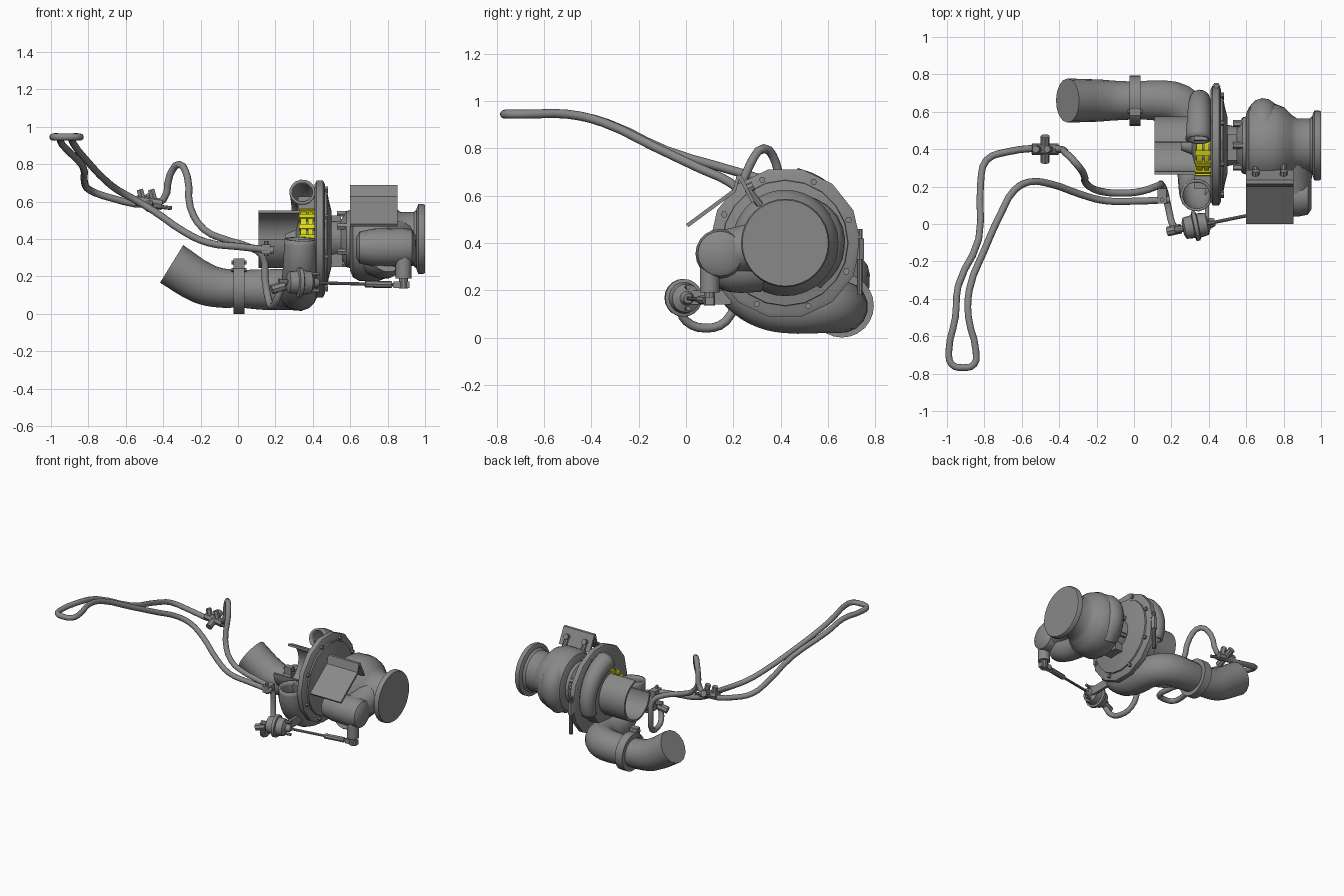
import bpy, bmesh
from math import pi, sin, cos, radians
from mathutils import Vector

cube = bpy.data.objects.get("Cube")
if cube:
    bpy.data.objects.remove(cube, do_unlink=True)


def material(name, rgb):
    m = bpy.data.materials.new(name)
    m.use_nodes = True
    m.diffuse_color = (*rgb, 1)
    m.node_tree.nodes["Principled BSDF"].inputs["Base Color"].default_value = (*rgb, 1)
    return m


GREY = material("cast_grey", (0.25, 0.25, 0.25))
YELLOW = material("bright_yellow", (0.7, 0.7, 0.01))
CY, CZ = 0.42, 0.40          # shaft axis
AXIS = (0, CY, CZ)


def add(name, mesh, mat=GREY, angle=35):
    ob = bpy.data.objects.new(name, mesh)
    bpy.context.collection.objects.link(ob)
    mesh.materials.clear()
    mesh.materials.append(mat)
    bpy.ops.object.select_all(action="DESELECT")
    ob.select_set(True)
    bpy.context.view_layer.objects.active = ob
    bpy.ops.object.shade_smooth_by_angle(angle=radians(angle))
    return ob


def finish(name, bm, mat=GREY):
    bmesh.ops.recalc_face_normals(bm, faces=bm.faces)
    mesh = bpy.data.meshes.new(name)
    bm.to_mesh(mesh)
    bm.free()
    return add(name, mesh, mat)


def lathe(name, profile, origin=AXIS, direction=(1, 0, 0), sides=32):
    """Revolve (distance, radius) pairs around an axis, with capped ends."""
    rot = Vector(direction).to_track_quat("Z", "Y")
    bm = bmesh.new()
    rings = []
    for d, r in profile:
        rings.append([bm.verts.new(Vector(origin) + rot @ Vector(
            (r * cos(2 * pi * i / sides), r * sin(2 * pi * i / sides), d))) for i in range(sides)])
    bm.faces.new(rings[0])
    bm.faces.new(rings[-1])
    for a, b in zip(rings, rings[1:]):
        for i in range(sides):
            j = (i + 1) % sides
            bm.faces.new((a[i], a[j], b[j], b[i]))
    return finish(name, bm)


def rod(name, a, b, r, sides=10):
    a, b = Vector(a), Vector(b)
    return lathe(name, [(0, r), ((b - a).length, r)], a, b - a, sides)


def box(name, centre, size):
    bm = bmesh.new()
    bmesh.ops.create_cube(bm, size=1)
    for v in bm.verts:
        v.co = Vector(centre) + Vector([c * s for c, s in zip(v.co, size)])
    return finish(name, bm)


def tube(name, points, radius=None, res=4, bevel=3, wall=0):
    """Sweep a round section along (x, y, z) or (x, y, z, radius); a wall makes it an open shell."""
    cu = bpy.data.curves.new(name, "CURVE")
    cu.dimensions = "3D"
    cu.bevel_depth, cu.bevel_resolution, cu.resolution_u = 1, bevel, res
    cu.use_fill_caps = not wall
    sp = cu.splines.new("BEZIER")
    sp.bezier_points.add(len(points) - 1)
    for bp, p in zip(sp.bezier_points, points):
        bp.co = p[:3]
        bp.radius = radius or p[3]
        bp.handle_left_type = bp.handle_right_type = "AUTO"
    tmp = bpy.data.objects.new(name, cu)
    bpy.context.collection.objects.link(tmp)
    bpy.context.view_layer.update()
    mesh = bpy.data.meshes.new_from_object(tmp.evaluated_get(bpy.context.evaluated_depsgraph_get()))
    bpy.data.objects.remove(tmp, do_unlink=True)
    ob = add(name, mesh, angle=45)
    if wall:
        shell = ob.modifiers.new("Wall", "SOLIDIFY")
        shell.thickness, shell.offset = wall, -1
    return ob


def arc_strip(name, x0, x1, r0, r1, a0, a1, mat=GREY, steps=10):
    """Curved plate around the shaft axis between two angles."""
    bm = bmesh.new()
    rows = []
    for k in range(steps + 1):
        a = a0 + (a1 - a0) * k / steps
        rows.append([bm.verts.new(polar(x, r, a)) for x, r in ((x0, r0), (x1, r0), (x1, r1), (x0, r1))])
    for p, q in zip(rows, rows[1:]):
        for i in range(4):
            bm.faces.new((p[i], p[(i + 1) % 4], q[(i + 1) % 4], q[i]))
    bm.faces.new(rows[0])
    bm.faces.new(rows[-1])
    return finish(name, bm, mat)


def polar(x, r, deg):
    return (x, CY + r * cos(radians(deg)), CZ + r * sin(radians(deg)))


# Compressor cover with its front upper quarter cut away
CUT0, CUT1 = 83, 180
arc_strip("inlet_collar", 0.11, 0.335, 0.14, 0.155, CUT1 - 360, CUT0, steps=28)
arc_strip("diffuser_ring", 0.32, 0.41, 0.145, 0.23, CUT1 - 360, CUT0, steps=28)
lathe("compressor_hub", [(0.25, 0.025), (0.31, 0.05), (0.335, 0.135), (0.41, 0.138)])


def scroll_point(a):
    t = (a + 20) / 290
    return (*polar(0.355 - 0.03 * t, 0.24 + 0.04 * t, a), 0.052 + 0.05 * t)


tube("scroll_upper", [scroll_point(-20 + (CUT0 + 20) * k / 5) for k in range(6)], bevel=6, res=3, wall=0.014)
outlet = [(0.31, 0.56, 0.125, 0.108), (0.24, 0.64, 0.13, 0.112), (0.13, 0.66, 0.13, 0.11), (0, 0.66, 0.135, 0.102)]
tube("scroll_lower", [scroll_point(CUT1 + 18 * k) for k in range(6)] + outlet, bevel=6, res=3, wall=0.014)

# Outlet elbow and its band clamp
tube("outlet_elbow", [(0.02, 0.66, 0.135, 0.10), (-0.1, 0.66, 0.14, 0.106), (-0.19, 0.66, 0.165, 0.113),
                      (-0.355, 0.66, 0.267, 0.118)], bevel=6)
lathe("outlet_band", [(-0.025, 0.135), (0.035, 0.135)], (0, 0.66, 0.135), sides=24)
for z in (0.235, 0.275):
    rod("band_bolt", (-0.035, 0.60, z), (0.045, 0.60, z), 0.012)
box("band_lug", (0.005, 0.60, 0.255), (0.06, 0.04, 0.08))

# Yellow wheel rim exposed in the cutaway
for x0, x1 in ((0.335, 0.365), (0.375, 0.40)):
    arc_strip("yellow_band", x0, x1, 0.13, 0.155, CUT0 - 6, CUT1, YELLOW)
for a in (82, 105, 130, 155, 176):
    arc_strip("yellow_lug", 0.325, 0.408, 0.13, 0.163, a - 5, a + 5, YELLOW, 2)

# Backplate with rim bolts
lathe("backplate", [(0.41, 0.30), (0.42, 0.32), (0.455, 0.32), (0.465, 0.30)], sides=14)
lathe("backplate_step", [(0.45, 0.27), (0.475, 0.265), (0.485, 0.21), (0.50, 0.15)], sides=20)
for k in range(8):
    rod("rim_bolt", polar(0.41, 0.285, 45 * k + 20), polar(0.48, 0.285, 45 * k + 20), 0.014, 6)
rod("speed_probe", (0.44, 0.735, 0.18), (0.44, 0.735, 0.46), 0.013)
rod("probe_cap", (0.44, 0.735, 0.33), (0.44, 0.735, 0.42), 0.022, 6)

# Bearing housing with oil flange and studs
lathe("bearing_housing", [(0.47, 0.15), (0.50, 0.11), (0.55, 0.10), (0.58, 0.15), (0.62, 0.16)])
box("oil_flange", (0.515, 0.41, 0.51), (0.07, 0.14, 0.03))
box("oil_drain", (0.52, 0.41, 0.29), (0.08, 0.12, 0.08))
for k in range(6):
    rod("housing_stud", polar(0.53, 0.135, 60 * k + 30), polar(0.61, 0.135, 60 * k + 30), 0.018, 6)

# Turbine housing and flared exhaust flange
lathe("turbine_housing", [(0.60, 0.17), (0.615, 0.205), (0.65, 0.225), (0.75, 0.225), (0.80, 0.205),
                          (0.84, 0.165), (0.87, 0.145), (0.94, 0.145), (0.963, 0.165)])
lathe("exhaust_flange", [(0.955, 0.165), (0.965, 0.187), (0.99, 0.187), (1.0, 0.182)])
tube("turbine_bulge", [(0.68, 0.52, 0.24, 0.06), (0.69, 0.585, 0.35, 0.08), (0.69, 0.575, 0.47, 0.08),
                       (0.69, 0.46, 0.54, 0.08)], bevel=5)
lathe("wastegate_housing", [(0.63, 0.05), (0.65, 0.085), (0.72, 0.10), (0.88, 0.105), (0.93, 0.095), (0.95, 0.065)],
      (0, 0.145, 0.355), sides=20)
tube("wastegate_neck", [(0.76, 0.30, 0.30, 0.11), (0.79, 0.20, 0.29, 0.10), (0.80, 0.14, 0.31, 0.09)], bevel=5)
tube("wastegate_bridge", [(0.85, 0.15, 0.36, 0.095), (0.85, 0.24, 0.375, 0.10), (0.85, 0.34, 0.39, 0.115)], bevel=5)
rod("valve_sleeve", (0.885, 0.10, 0.30), (0.885, 0.10, 0.19), 0.042, 14)
rod("valve_stem", (0.885, 0.10, 0.21), (0.885, 0.10, 0.135), 0.025)
box("valve_lever", (0.875, 0.10, 0.155), (0.085, 0.035, 0.035))

# Bent heat shield whose rear strip folds down, with bolts
bm = bmesh.new()
bend = [(0.0, 0.48), (0.20, 0.628), (0.215, 0.688), (0.235, 0.688), (0.29, 0.575),
        (0.278, 0.57), (0.225, 0.67), (0.21, 0.615), (0.01, 0.467)]
ends = [[bm.verts.new((x, y, z)) for y, z in bend] for x in (0.598, 0.853)]
for e in ends:
    bm.faces.new(e)
for i, b in enumerate(bend):
    j = (i + 1) % len(bend)
    bm.faces.new((ends[0][i], ends[0][j], ends[1][j], ends[1][i]))
finish("heat_shield", bm)
for x in (0.65, 0.80):
    rod("shield_bolt", (x, 0.25, 0.625), (x, 0.285, 0.642), 0.02, 8)
    rod("shield_standoff", (x, 0.26, 0.63), (x, 0.33, 0.54), 0.016)

# Actuator canister, push rod and mount
A, B = Vector((0.335, -0.01, 0.168)), Vector((0.875, 0.10, 0.155))
aim = (B - A).normalized()
lathe("actuator_canister", [(-0.075, 0.035), (-0.065, 0.058), (-0.02, 0.062), (-0.015, 0.08), (0.005, 0.08),
                            (0.01, 0.066), (0.055, 0.06), (0.07, 0.03), (0.10, 0.02)], A, aim, 20)
rod("push_rod", A, B, 0.009)
rod("rod_adjuster", A.lerp(B, 0.64), A.lerp(B, 0.90), 0.019, 8)
rod("actuator_inlet", A - aim * 0.12, A - aim * 0.05, 0.018)
box("actuator_mount", (0.39, 0.10, 0.17), (0.02, 0.18, 0.06))
for s in (-1, 1):
    rod("mount_stud", A + Vector((-0.03, 0, 0.045 * s)), A + Vector((0.10, 0.02, 0.045 * s)), 0.01, 6)

# Long hose pair joined by a rounded loop at the far end
hose = [(0.23, -0.03, 0.13), (0.205, 0.0, 0.07), (0.185, 0.08, 0.04), (0.165, 0.17, 0.07), (0.145, 0.21, 0.18),
        (0.13, 0.205, 0.31), (0.04, 0.175, 0.365), (-0.06, 0.165, 0.395), (-0.18, 0.175, 0.45),
        (-0.255, 0.215, 0.57), (-0.27, 0.27, 0.73), (-0.315, 0.33, 0.80), (-0.365, 0.38, 0.74),
        (-0.40, 0.40, 0.61), (-0.48, 0.405, 0.585), (-0.68, 0.385, 0.62), (-0.79, 0.34, 0.66),
        (-0.82, 0.22, 0.70), (-0.83, -0.08, 0.79), (-0.94, -0.33, 0.905), (-0.955, -0.50, 0.945),
        (-0.99, -0.68, 0.945), (-0.975, -0.75, 0.945), (-0.915, -0.768, 0.945), (-0.855, -0.75, 0.945),
        (-0.845, -0.68, 0.945), (-0.885, -0.50, 0.945), (-0.88, -0.35, 0.91), (-0.80, -0.14, 0.81),
        (-0.71, 0.06, 0.715), (-0.64, 0.18, 0.66), (-0.56, 0.225, 0.615), (-0.45, 0.215, 0.55),
        (-0.29, 0.16, 0.44), (-0.16, 0.125, 0.38), (0.0, 0.122, 0.36), (0.19, 0.13, 0.34)]
tube("long_hose", hose, 0.019, res=3)

# Hose fittings
valve = Vector((-0.475, 0.40, 0.595))
rod("valve_body", valve - Vector((0.07, 0, -0.01)), valve + Vector((0.07, 0, -0.01)), 0.03, 8)
rod("valve_cross", valve - Vector((0, 0.07, 0.03)), valve + Vector((0, 0.07, 0.03)), 0.024, 8)
for dx in (-0.03, 0.03):
    p = valve + Vector((dx, 0, 0))
    rod("valve_nut", p, p + Vector((-0.02, 0, 0.07)), 0.02, 6)
rod("valve_nozzle", valve + Vector((0.04, 0, -0.02)), valve + Vector((0.12, -0.01, -0.03)), 0.011)
box("hose_clamp", (0.15, 0.15, 0.345), (0.05, 0.08, 0.05))
rod("clamp_bolt", (0.15, 0.13, 0.31), (0.15, 0.13, 0.39), 0.012, 6)
rod("hose_end_nut", (0.18, -0.04, 0.13), (0.25, -0.025, 0.15), 0.026, 8)
